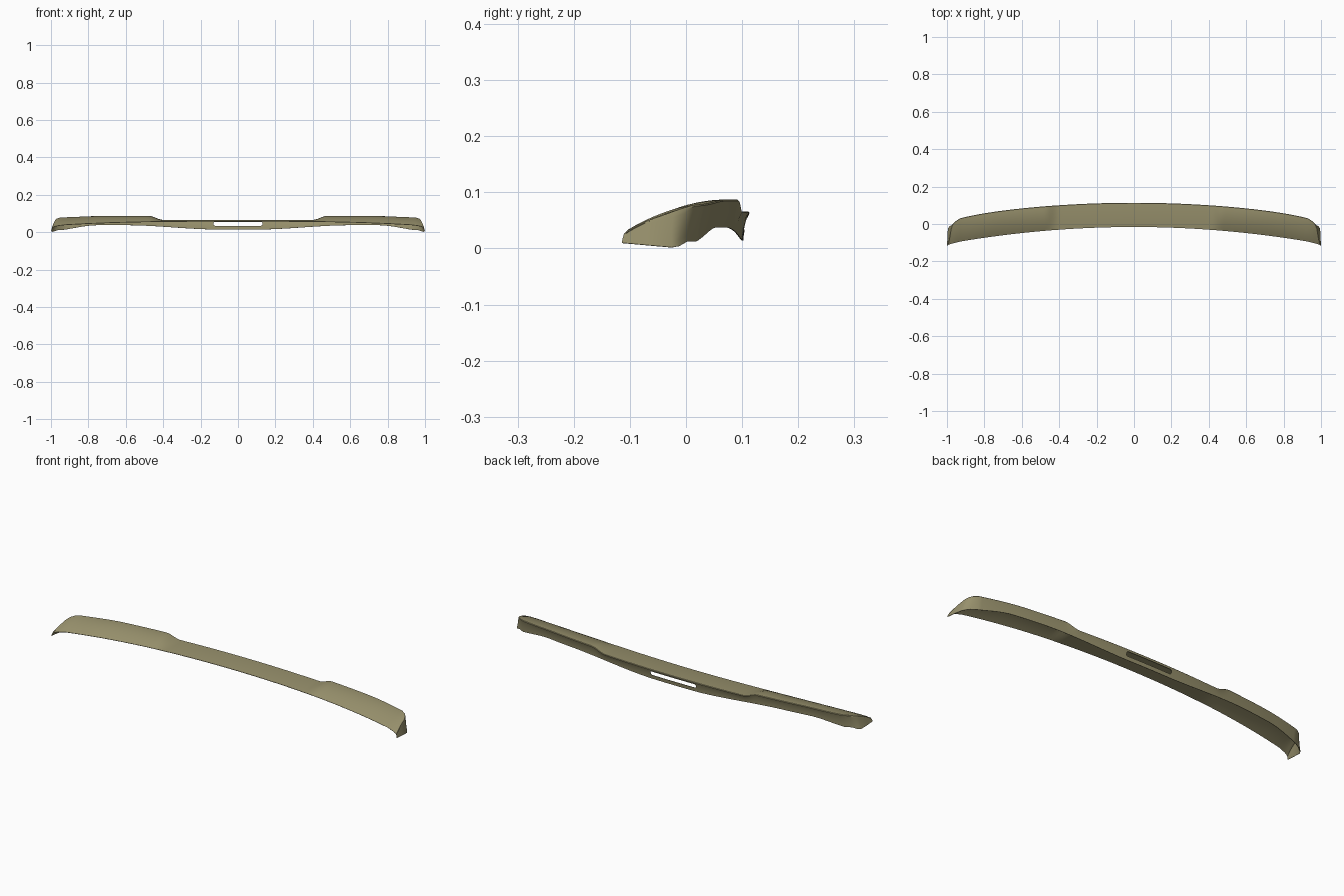
import bpy, bmesh
from mathutils import Vector

if "Cube" in bpy.data.objects:
    bpy.data.objects.remove(bpy.data.objects["Cube"], do_unlink=True)

paint = bpy.data.materials.new("olive_tan_paint")
paint.use_nodes = True
colour = (0.31, 0.28, 0.15, 1)
paint.diffuse_color = colour
paint.node_tree.nodes["Principled BSDF"].inputs["Base Color"].default_value = colour


def ease(low, high, value):
    t = min(max((value - low) / (high - low), 0), 1)
    return t * t * (3 - 2 * t)


def station(x):
    """Front edge, rear crest and lower rear edge at a distance from the middle."""
    rear = 0.114 - 0.083 * x ** 2 - 0.02 * x ** 8
    crest = 0.066 + 0.021 * ease(0.40, 0.48, x) - 0.008 * ease(0.7, 0.97, x)
    lower = 0.014 + 0.023 * ease(0.1, 0.6, x) - 0.030 * ease(0.75, 1, x)
    front = Vector((x, -0.016 - 0.09 * x ** 2, 0.058 - 0.024 * x ** 3))
    return front, Vector((x, rear, crest)), Vector((x, rear - 0.012, lower))


# Stations along the blade, then the corner that wraps into the end wall
half = [station(0.93 * i / 62) for i in range(63)]
corner = [
    ((0.95, -0.099, 0.036), (0.953, 0.016, 0.078), (0.960, 0.002, 0.012)),
    ((0.97, -0.104, 0.033), (0.968, 0.000, 0.073), (0.986, -0.012, 0.004)),
    ((0.98, -0.107, 0.030), (0.977, -0.022, 0.066), (0.995, -0.025, 0.002)),
    ((0.988, -0.110, 0.027), (0.984, -0.065, 0.051), (0.998, -0.070, 0.006)),
    ((0.994, -0.112, 0.023), (0.992, -0.106, 0.031), (0.999, -0.114, 0.010)),
]
half += [tuple(map(Vector, row)) for row in corner]


def section(front, crest, lower):
    """Gently crowned top, a small rounded lip, and a hollow rear wall."""
    depth = (crest - front).length
    points = []
    for i in range(11):
        t = i / 11
        p = front.lerp(crest, t)
        p.z += 0.28 * t * (1 - t) * depth * min(1, max(0, crest.z - 0.06) / 0.025)
        points.append(p)
    before = points[-1]
    after = crest.lerp(lower, 0.15)
    points += [crest.lerp(before, 0.25), crest.lerp(after, 0.3)]
    for i in range(1, 7):
        t = i / 6
        p = crest.lerp(lower, t)
        p.y -= 0.008 * t * (1 - t)
        points.append(p)
    return points


# Blade shell
rows = [section(*keys) for keys in half]
mirrored = [[Vector((-p.x, p.y, p.z)) for p in row] for row in reversed(rows[1:])]
bm = bmesh.new()
grid = [[bm.verts.new(p) for p in row] for row in mirrored + rows]
for a, b in zip(grid, grid[1:]):
    for i in range(len(a) - 1):
        bm.faces.new((a[i], b[i], b[i + 1], a[i + 1]))
bm.normal_update()
mesh = bpy.data.meshes.new("spoiler_blade")
bm.to_mesh(mesh)
bm.free()
mesh.materials.append(paint)
blade = bpy.data.objects.new("spoiler_blade", mesh)
bpy.context.collection.objects.link(blade)
shell = blade.modifiers.new("thin_shell", "SOLIDIFY")
shell.thickness = 0.002
shell.offset = -1

# Lamp slot through the rear wall
bpy.ops.mesh.primitive_cube_add(size=1, location=(0, 0.105, 0.0445))
cutter = bpy.context.object
cutter.name = "lamp_slot_cutter"
cutter.scale = (0.262, 0.06, 0.021)
bpy.ops.object.transform_apply(location=False, rotation=False, scale=True)
bm = bmesh.new()
bm.from_mesh(cutter.data)
ends = [e for e in bm.edges if abs(e.verts[0].co.y - e.verts[1].co.y) > 0.01]
bmesh.ops.bevel(bm, geom=ends, offset=0.008, segments=4, profile=0.5, affect="EDGES")
bm.to_mesh(cutter.data)
bm.free()
cutter.hide_render = True
cut = blade.modifiers.new("lamp_slot", "BOOLEAN")
cut.object = cutter
cut.operation = "DIFFERENCE"
cut.solver = "EXACT"

bpy.ops.object.select_all(action="DESELECT")
blade.select_set(True)
bpy.context.view_layer.objects.active = blade
for name in ("thin_shell", "lamp_slot"):
    bpy.ops.object.modifier_apply(modifier=name)
bpy.data.objects.remove(cutter, do_unlink=True)
bpy.ops.object.shade_smooth_by_angle(angle=0.6)
